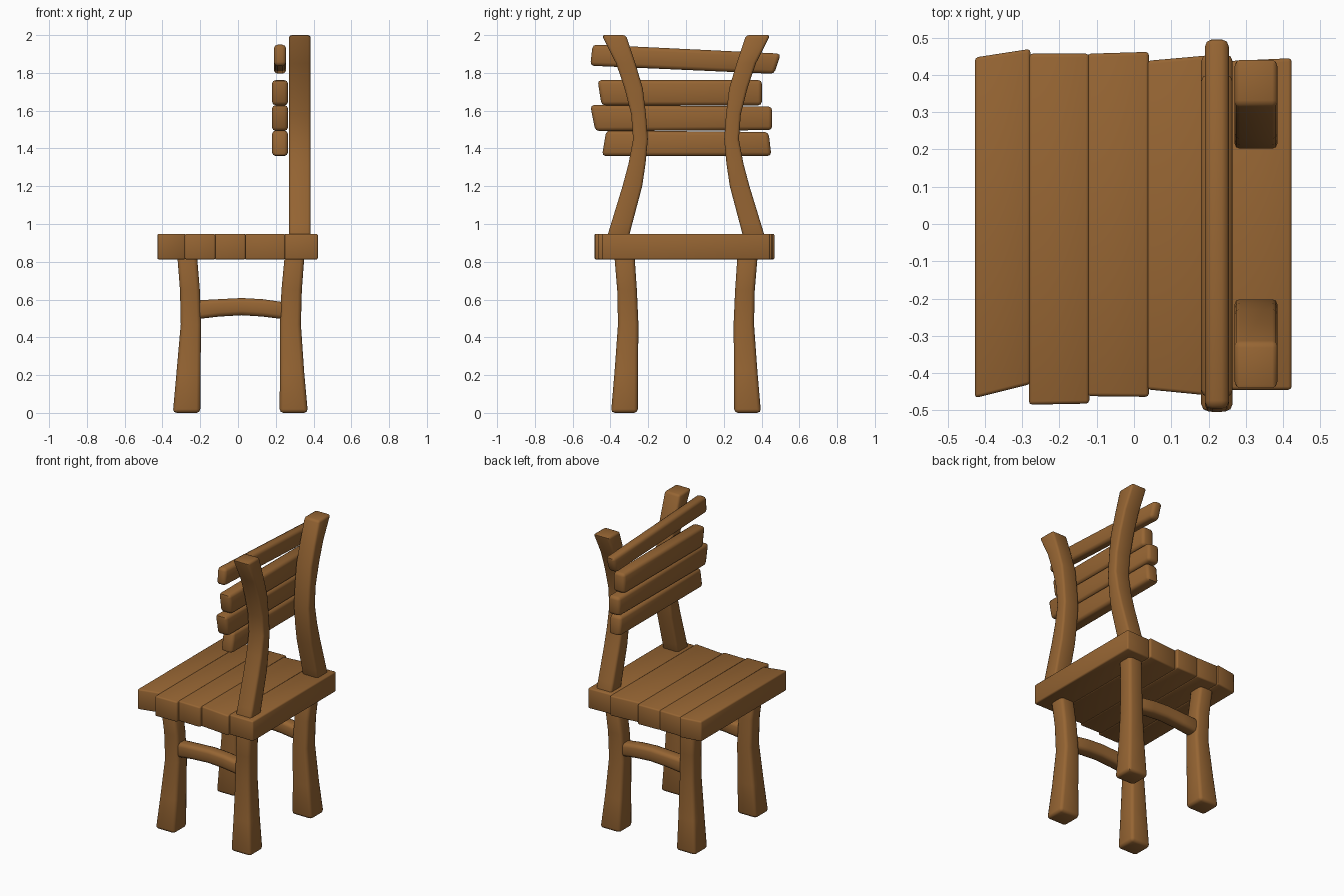
import bpy, bmesh, math

if "Cube" in bpy.data.objects:
    bpy.data.objects.remove(bpy.data.objects["Cube"])

wood = bpy.data.materials.new("brown wood")
wood.diffuse_color = (0.305, 0.130, 0.033, 1)
wood.use_nodes = True
wood.node_tree.nodes["Principled BSDF"].inputs["Base Color"].default_value = wood.diffuse_color


def loft(name, rings, bevel):
    """Skin four-cornered rings into a closed beam with rounded edges."""
    bm = bmesh.new()
    loops = [[bm.verts.new(p) for p in r] for r in rings]
    for a, b in zip(loops, loops[1:]):
        for i in range(4):
            j = (i + 1) % 4
            bm.faces.new((a[i], a[j], b[j], b[i]))
    bm.faces.new(loops[0])
    bm.faces.new(loops[-1])
    bmesh.ops.recalc_face_normals(bm, faces=bm.faces)
    hard = [e for e in bm.edges if e.calc_face_angle() > math.radians(40)]
    bmesh.ops.bevel(bm, geom=hard, offset=bevel, segments=2, profile=0.5,
                    affect='EDGES', clamp_overlap=True)
    bmesh.ops.recalc_face_normals(bm, faces=bm.faces)
    me = bpy.data.meshes.new(name)
    bm.to_mesh(me)
    bm.free()
    me.materials.append(wood)
    me.shade_smooth()
    me.set_sharp_from_angle(angle=math.radians(50))
    ob = bpy.data.objects.new(name, me)
    bpy.context.collection.objects.link(ob)
    return ob


def upright(name, sections, bevel):
    """Beam along z from (z, x0, x1, y0, y1) sections."""
    return loft(name, [[(x0, y0, z), (x1, y0, z), (x1, y1, z), (x0, y1, z)]
                       for z, x0, x1, y0, y1 in sections], bevel)


# legs: width ranges at several heights, in x (front/back) and y (outwards)
heights = (0, 0.22, 0.47, 0.65, 0.84)
front_x = ((-.345, -.20), (-.325, -.198), (-.303, -.196), (-.307, -.202), (-.322, -.218))
back_x = ((.22, .37), (.222, .35), (.222, .333), (.23, .338), (.248, .352))
leg_y = ((.255, .397), (.254, .378), (.252, .36), (.26, .364), (.273, .38))
for row, xs in (("front", front_x), ("back", back_x)):
    for side, s in (("right", -1), ("left", 1)):
        upright(f"{row}_leg_{side}",
                [(z, *x, s * y[0], s * y[1]) for z, x, y in zip(heights, xs, leg_y)], 0.02)

# arched stretchers between front and back legs
for side, y in (("right", -0.31), ("left", 0.31)):
    rings = []
    for x, z0, z1 in ((-.23, .495, .595), (-.1, .51, .602), (.02, .517, .608),
                      (.13, .51, .602), (.25, .495, .585)):
        rings.append([(x, y - .042, z0), (x, y + .042, z0), (x, y + .042, z1), (x, y - .042, z1)])
    loft(f"stretcher_{side}", rings, 0.022)

# seat planks: x range, then y of both ends at each long edge
planks = [(-.427, -.278, -.467, -.43, .447, .47),
          (-.282, -.12, -.485, -.482, .457, .457),
          (-.125, .04, -.462, -.464, .457, .462),
          (.035, .25, -.444, -.465, .438, .457),
          (.245, .423, -.445, -.445, .437, .445)]
for i, (x0, x1, a0, a1, b0, b1) in enumerate(planks):
    loft(f"seat_plank_{i + 1}",
         [[(x0, a0, z), (x1, a1, z), (x1, b1, z), (x0, b0, z)] for z in (.812, .948)], 0.009)

# curved back posts: inner and outer y at each height
post = ((.90, .31, .428), (1.0, .285, .397), (1.2, .232, .336), (1.32, .214, .304),
        (1.45, .202, .28), (1.58, .212, .29), (1.72, .229, .326),
        (1.85, .268, .37), (2.0, .318, .446))
for side, s in (("right", -1), ("left", 1)):
    upright(f"back_post_{side}", [(z, .27, .385, s * a, s * b) for z, a, b in post], 0.014)

# back slats: outline in (y, z), pushed through x
slats = [((-.445, 1.36), (.452, 1.36), (.437, 1.487), (-.422, 1.495)),
         ((-.48, 1.492), (.456, 1.497), (.456, 1.622), (-.507, 1.63)),
         ((-.447, 1.628), (.402, 1.628), (.402, 1.762), (-.468, 1.762)),
         ((-.507, 1.838), (.467, 1.795), (.502, 1.902), (-.494, 1.95))]
for i, outline in enumerate(slats):
    x0, x1 = (.19, .255) if i == 3 else (.18, .265)
    loft(f"back_slat_{i + 1}", [[(x, y, z) for y, z in outline] for x in (x0, x1)], 0.02)
